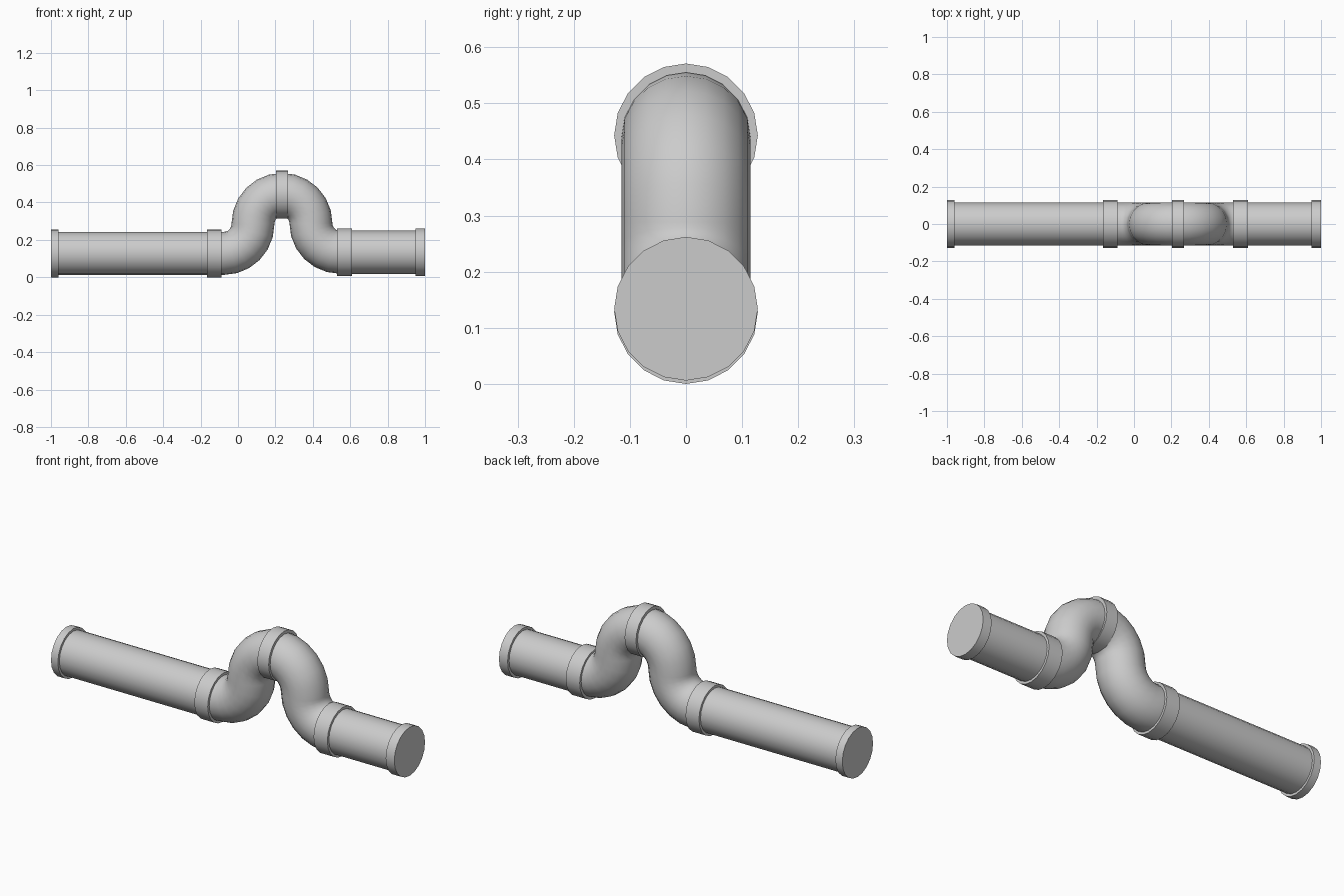
import bpy, bmesh
from math import sin, cos, pi, radians

if "Cube" in bpy.data.objects:
    bpy.data.objects.remove(bpy.data.objects["Cube"])

SIDES, R, RC = 20, 0.115, 0.128
Z_LEFT, Z_TOP, Z_RIGHT = 0.128, 0.443, 0.134


def sweep(name, rings, cap_start=False, cap_end=False):
    """Skin rings of (x, z, tilt, radius) lying along a path in the xz plane."""
    bm = bmesh.new()
    loops = []
    for x, z, t, r in rings:
        loops.append([bm.verts.new((x - sin(t) * r * cos(a), r * sin(a), z + cos(t) * r * cos(a)))
                      for a in (2 * pi * i / SIDES for i in range(SIDES))])
    for a, b in zip(loops, loops[1:]):
        for i in range(SIDES):
            j = (i + 1) % SIDES
            bm.faces.new((a[i], a[j], b[j], b[i]))
    if cap_start:
        bm.faces.new(loops[0])
    if cap_end:
        bm.faces.new(loops[-1])
    bmesh.ops.recalc_face_normals(bm, faces=bm.faces[:])
    me = bpy.data.meshes.new(name)
    bm.to_mesh(me)
    bm.free()
    ob = bpy.data.objects.new(name, me)
    bpy.context.collection.objects.link(ob)
    bpy.ops.object.select_all(action='DESELECT')
    ob.select_set(True)
    bpy.context.view_layer.objects.active = ob
    bpy.ops.object.shade_smooth_by_angle(angle=radians(40))
    return ob


def collar(name, x0, x1, z, left_end=False, right_end=False):
    rings = [(x0, z, 0, RC), (x1, z, 0, RC)]
    if not left_end:
        rings.insert(0, (x0, z, 0, R - 0.003))
    if not right_end:
        rings.append((x1, z, 0, R - 0.003))
    sweep(name, rings, left_end, right_end)


def s_bend(name, x0, z0, x1, z1, x_start, x_end, segs=6):
    """Two quarter bends joining level ends; rises or falls with z1 - z0."""
    s = 1 if z1 > z0 else -1
    bx, bz = (x1 - x0) / 2, abs(z1 - z0) / 2
    rings = [(x_start, z0, 0, R)]
    for i in range(segs + 1):
        a = pi / 2 * i / segs
        rings.append((x0 + bx * sin(a), z0 + s * bz * (1 - cos(a)), s * a, R))
    for i in range(segs - 1, -1, -1):
        a = pi / 2 * i / segs
        rings.append((x1 - bx * sin(a), z1 - s * bz * (1 - cos(a)), s * a, R))
    rings.append((x_end, z1, 0, R))
    sweep(name, rings)


# Straight pipes
sweep("left_pipe", [(-0.97, Z_LEFT, 0, R), (-0.125, Z_LEFT, 0, R)])
sweep("right_pipe", [(0.57, Z_RIGHT, 0, R), (0.97, Z_RIGHT, 0, R)])

# Rising and falling bends
s_bend("rising_bend", -0.075, Z_LEFT, 0.235, Z_TOP, -0.125, 0.236)
s_bend("falling_bend", 0.235, Z_TOP, 0.545, Z_RIGHT, 0.234, 0.57)

# Joint collars and closed end collars
collar("left_end_collar", -1.0, -0.96, Z_LEFT, left_end=True)
collar("left_joint_collar", -0.165, -0.087, Z_LEFT)
collar("top_joint_collar", 0.202, 0.268, Z_TOP)
collar("right_joint_collar", 0.53, 0.61, Z_RIGHT)
collar("right_end_collar", 0.95, 1.0, Z_RIGHT, right_end=True)
